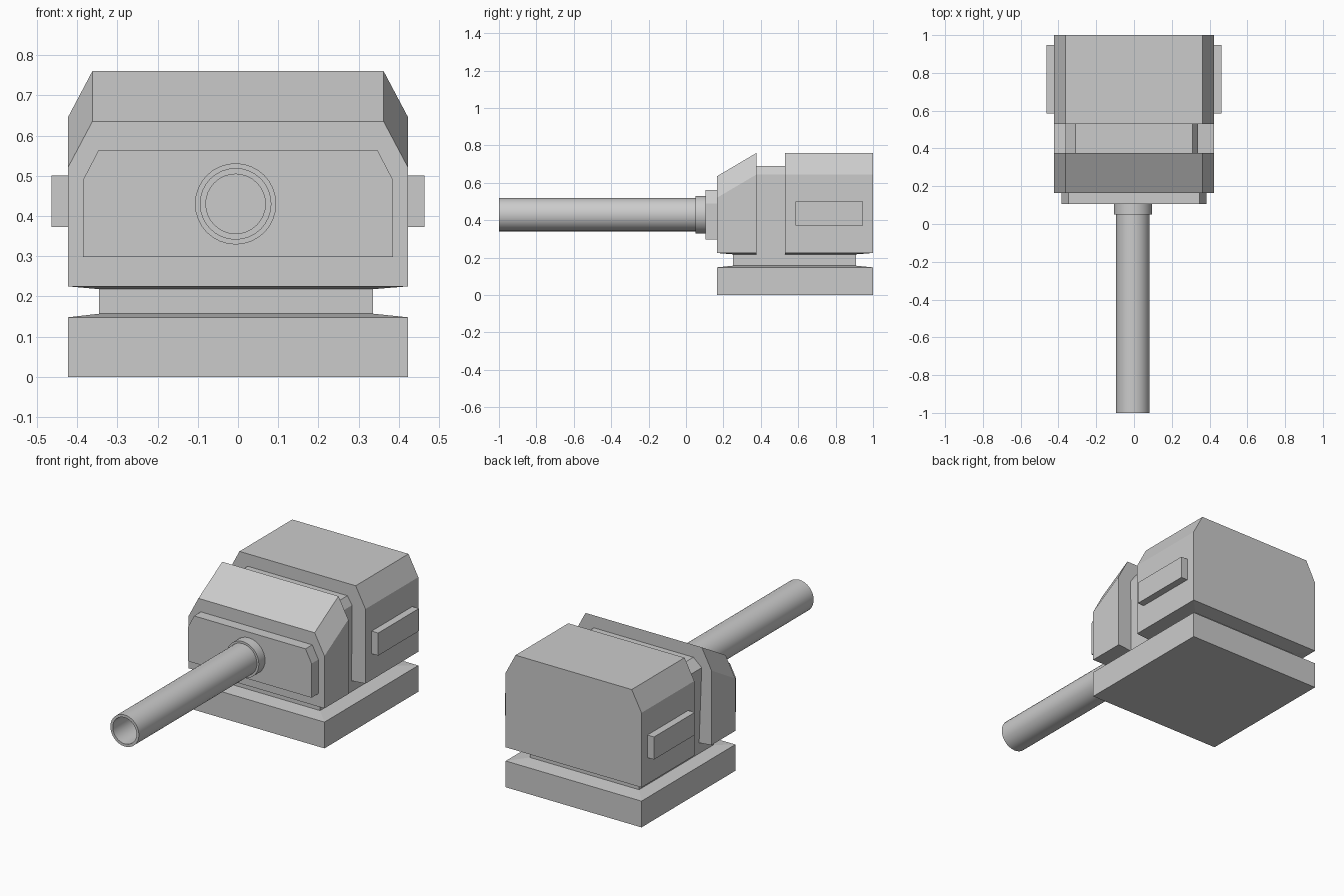
import bpy, bmesh, math

if "Cube" in bpy.data.objects:
    bpy.data.objects.remove(bpy.data.objects["Cube"])


def loft(name, rings, cap_start=True, cap_end=True, closed=False, smooth=False):
    """Skin a sequence of equal-length point rings."""
    bm = bmesh.new()
    vs = [[bm.verts.new(p) for p in r] for r in rings]
    n = len(rings[0])
    pairs = list(zip(vs, vs[1:])) + ([(vs[-1], vs[0])] if closed else [])
    for a, b in pairs:
        for i in range(n):
            j = (i + 1) % n
            bm.faces.new((a[i], a[j], b[j], b[i]))
    if cap_start and not closed:
        bm.faces.new(vs[0])
    if cap_end and not closed:
        bm.faces.new(vs[-1])
    bmesh.ops.recalc_face_normals(bm, faces=bm.faces)
    me = bpy.data.meshes.new(name)
    bm.to_mesh(me)
    bm.free()
    ob = bpy.data.objects.new(name, me)
    bpy.context.collection.objects.link(ob)
    if smooth:
        bpy.ops.object.select_all(action='DESELECT')
        ob.select_set(True)
        bpy.context.view_layer.objects.active = ob
        bpy.ops.object.shade_smooth_by_angle(angle=math.radians(35))
    return ob


def rect(x0, x1, y0, y1, z):
    return [(x0, y0, z), (x1, y0, z), (x1, y1, z), (x0, y1, z)]


def shield(y, w, bottom, shoulder, top, top_w):
    """Upright section with chamfered upper corners."""
    return [(-w, y, bottom), (w, y, bottom), (w, y, shoulder),
            (top_w, y, top), (-top_w, y, top), (-w, y, shoulder)]


def circle(y, r, cx=-0.006, cz=0.43, n=32):
    return [(cx + r * math.cos(2 * math.pi * i / n), y,
             cz + r * math.sin(2 * math.pi * i / n)) for i in range(n)]


W, FRONT, BACK = 0.423, 0.165, 1.0
NX0, NX1, NY0, NY1 = -0.345, 0.336, 0.25, 0.91

# Base slab with slightly raised top, running into the neck
loft("base_and_neck", [
    rect(-W, W, FRONT, BACK, 0), rect(-W, W, FRONT, BACK, 0.148),
    rect(NX0, NX1, NY0, NY1, 0.157), rect(NX0, NX1, NY0, NY1, 0.22)], cap_end=False)

# Rear housing and sloped front housing
loft("rear_housing", [shield(0.53, W, 0.225, 0.645, 0.76, 0.362),
                      shield(BACK, W, 0.225, 0.645, 0.76, 0.362)])
loft("front_housing", [shield(FRONT, W, 0.225, 0.52, 0.635, 0.362),
                       shield(0.377, W, 0.225, 0.645, 0.76, 0.362)])

# Shallow tapered undersides of the housings
loft("rear_underside", [rect(-W, W, 0.53, BACK, 0.225),
                        rect(NX0, NX1, 0.53, NY1, 0.218)], cap_start=False)
loft("front_underside", [rect(-W, W, FRONT, 0.377, 0.225),
                         rect(NX0, NX1, NY0, 0.377, 0.218)], cap_start=False)

# Recessed core between the housings
core = [(-0.345, 0.2), (0.336, 0.2), (0.34, 0.645),
        (0.31, 0.69), (-0.31, 0.69), (-0.362, 0.645)]
loft("recessed_core", [[(x, y, z) for x, z in core] for y in (0.375, 0.532)],
     cap_start=False, cap_end=False)

# Front plate
loft("front_plate", [shield(0.105, 0.385, 0.298, 0.49, 0.563, 0.347),
                     shield(FRONT, 0.385, 0.298, 0.49, 0.563, 0.347)], cap_end=False)

# Side bars
for side, s in (("left", -1), ("right", 1)):
    loft(side + "_side_bar", [
        [(x * s, y, z) for y, z in ((0.585, 0.373), (0.947, 0.373), (0.947, 0.5), (0.585, 0.5))]
        for x in (W, 0.464)], cap_start=False)

# Collar and hollow barrel
loft("barrel_collar", [circle(0.105, 0.101), circle(0.05, 0.101)],
     cap_start=False, smooth=True)
loft("barrel", [circle(0.05, 0.089), circle(-1, 0.089), circle(-1, 0.074),
                circle(0.05, 0.074)], cap_start=False, smooth=True)
